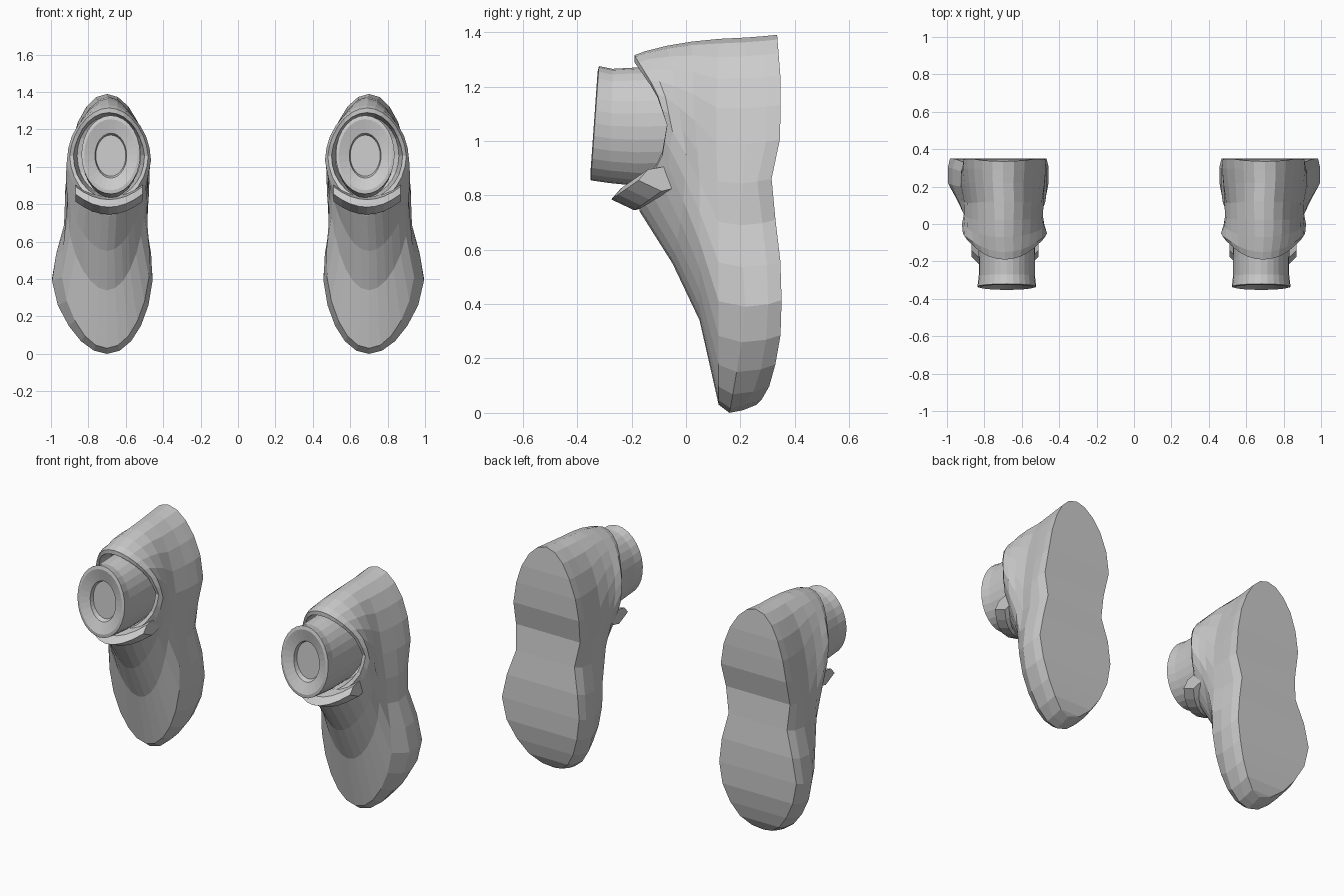
import bpy
from math import sin, cos, tau

if "Cube" in bpy.data.objects:
    bpy.data.objects.remove(bpy.data.objects["Cube"])

N = 28  # points around each ring


def lerp(stations, t):
    """Piecewise linear lookup in a list of (position, value)."""
    if t <= stations[0][0]:
        return stations[0][1]
    for (a, va), (b, vb) in zip(stations, stations[1:]):
        if t <= b:
            return va + (vb - va) * (t - a) / (b - a)
    return stations[-1][1]


def even(*values):
    return [(i / (len(values) - 1), v) for i, v in enumerate(values)]


def ring(zlo, zhi, y, width, centre):
    """Closed outline from toe (s=0) to heel (s=1); y is a function of s and z."""
    pts = []
    for i in range(N):
        a = tau * i / N
        s = (1 - cos(a)) / 2
        z = zlo + (zhi - zlo) * s
        pts.append((lerp(centre, s) + sin(a) * lerp(width, s), y(s, z), z))
    return pts


def strip_cap(base, n=N):
    """Close a ring with cross strips instead of one n-gon."""
    half = n // 2
    faces = [(base, base + 1, base + n - 1)]
    faces += [(base + i, base + i + 1, base + n - i - 1, base + n - i)
              for i in range(1, half - 1)]
    faces.append((base + half - 1, base + half, base + half + 1))
    return faces


def add_pair(name, verts, faces):
    """Make the right-hand part and mirror it to the left shoe."""
    mesh = bpy.data.meshes.new(name)
    mesh.from_pydata(verts, [], faces)
    obj = bpy.data.objects.new(name, mesh)
    bpy.context.collection.objects.link(obj)
    bpy.context.view_layer.objects.active = obj
    obj.select_set(True)
    bpy.ops.object.mode_set(mode='EDIT')
    bpy.ops.mesh.select_all(action='SELECT')
    bpy.ops.mesh.normals_make_consistent(inside=False)
    bpy.ops.object.mode_set(mode='OBJECT')
    obj.select_set(False)
    mod = obj.modifiers.new("mirror", 'MIRROR')
    mod.use_mirror_merge = False
    return obj


def loft(name, rings, cap_ends=True):
    n = len(rings[0])
    verts = [p for r in rings for p in r]
    faces = [(k * n + i, k * n + (i + 1) % n,
              (k + 1) * n + (i + 1) % n, (k + 1) * n + i)
             for k in range(len(rings) - 1) for i in range(n)]
    if cap_ends:
        faces += strip_cap(0, n) + strip_cap((len(rings) - 1) * n, n)
    return add_pair(name, verts, faces)


# Shoe body: curved sole, upper, rolled collar and lining
sole_y = [(.03, .26), (.06, .29), (.13, .32), (.3, .35), (.45, .352), (.6, .345),
          (.84, .31), (1.0, .345), (1.2, .35), (1.39, .335)]
low_c = even(.70, .728, .71, .69, .70)
mid_c = even(.70, .71, .70, .69, .695)
top_c = even(.69, .69)


def level(*ys):
    table = even(*ys)
    return lambda s, z: lerp(table, s)


body = [
    ring(.03, 1.39, lambda s, z: lerp(sole_y, z), even(.30, .30, .195, .25, .26), low_c),
    ring(.01, 1.385, lambda s, z: lerp(sole_y, z) - .05, even(.31, .312, .215, .25, .26), low_c),
    ring(0, 1.38, level(.16, .22, .20, .22, .22), even(.31, .31, .22, .24, .25), low_c),
    ring(.03, 1.375, level(.12, .12, .12, .11, .12), even(.27, .265, .215, .22, .24), mid_c),
    ring(.34, 1.365, level(.05, .05, .05, .03, .02), even(.20, .21, .21, .22, .23), mid_c),
    ring(.55, 1.35, level(-.05, -.01, 0, -.03, -.07), even(.18, .20, .22, .22, .22), mid_c),
    ring(.74, 1.33, level(-.17, -.07, -.05, -.08, -.15), even(.18, .21, .225, .22, .20), top_c),
    ring(.80, 1.315, level(-.18, -.09, -.07, -.11, -.19), even(.19, .205, .21, .20, .19), top_c),
    ring(.83, 1.29, level(-.16, -.09, -.07, -.11, -.19), even(.18, .19, .19, .18, .18), top_c),
    ring(.85, 1.27, level(-.06, 0, 0, -.02, -.08), even(.17, .17, .17, .17, .17), top_c),
]
loft("shoe", body)

# Ankle stub with a shallow recess in its end
ankle_c = even(.68, .68)


def oval(zlo, zhi, ylo, yhi, half_width):
    return ring(zlo, zhi, level(ylo, yhi), even(half_width, half_width), ankle_c)


loft("ankle", [
    oval(.84, 1.275, .02, .02, .155),
    oval(.835, 1.27, -.18, -.18, .15),
    oval(.845, 1.265, -.28, -.27, .15),
    oval(.855, 1.275, -.35, -.32, .157),
    oval(.875, 1.255, -.352, -.325, .142),
    oval(.94, 1.18, -.325, -.31, .085),
    oval(.95, 1.17, -.30, -.29, .08),
])

# Tongue: a thick lip curving around the underside of the ankle
section = [(-.275, .785), (-.24, .825), (-.15, .84), (-.13, .76), (-.19, .745)]
sweep = []
for i in range(9):
    u = -1 + i / 4
    sweep.append([(.69 + .18 * u, y + .10 * u * u, z + .07 * u * u) for y, z in section])
m = len(section)
verts = [p for r in sweep for p in r]
faces = [(k * m + i, k * m + (i + 1) % m, (k + 1) * m + (i + 1) % m, (k + 1) * m + i)
         for k in range(8) for i in range(m)]
faces += [tuple(range(m)), tuple(range(8 * m, 9 * m))]
add_pair("tongue", verts, faces)
